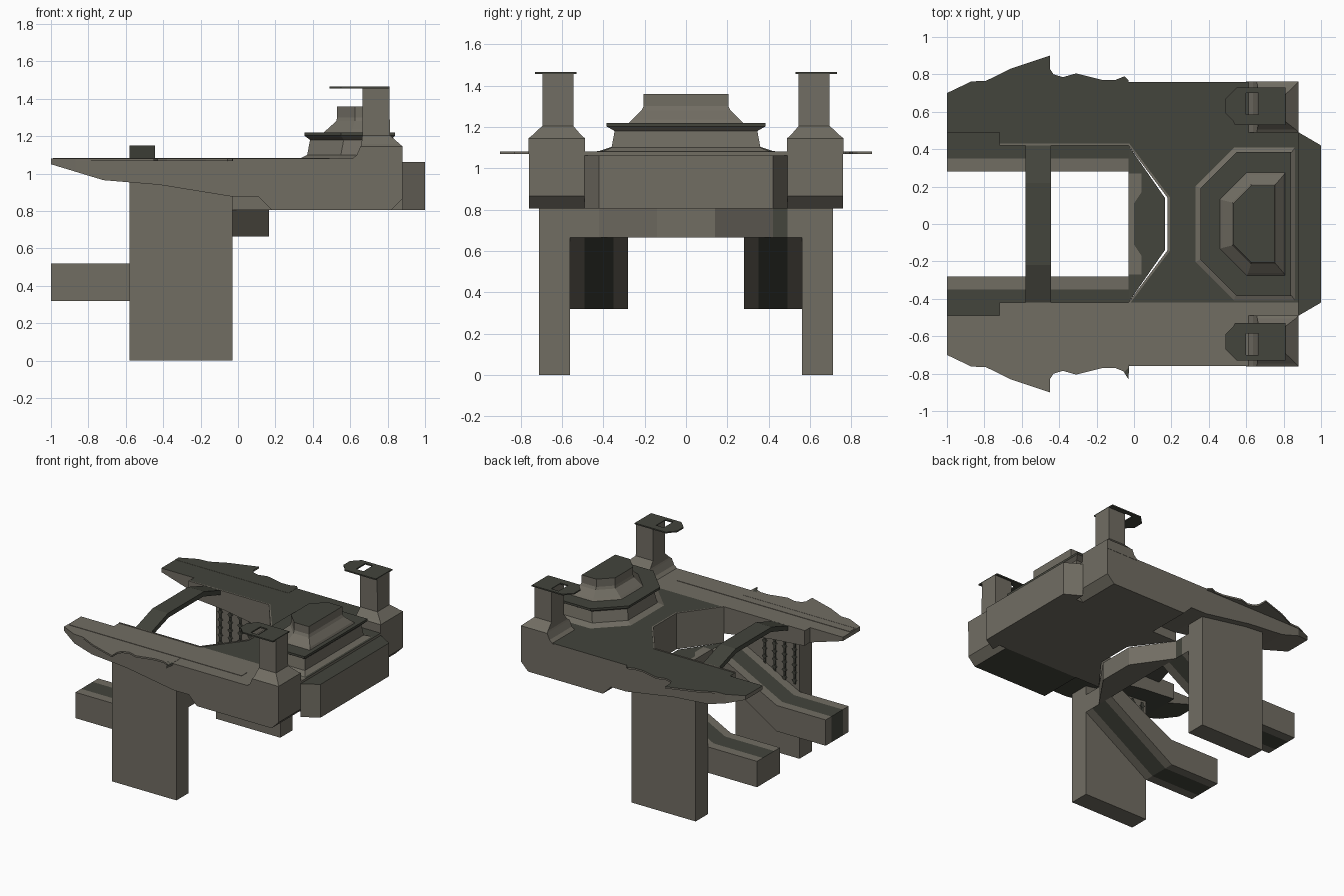
import bpy, bmesh
from mathutils import Vector

if "Cube" in bpy.data.objects:
    bpy.data.objects.remove(bpy.data.objects["Cube"])


def material(name, col):
    m = bpy.data.materials.new(name)
    m.diffuse_color = (*col, 1)
    m.use_nodes = True
    m.node_tree.nodes["Principled BSDF"].inputs["Base Color"].default_value = m.diffuse_color
    return m


GREY = material("warm grey hull", (0.165, 0.153, 0.124))
DARK = material("dark deck", (0.056, 0.058, 0.045))


def flat_top(c, n):
    return n.z > 0.95


def all_dark(c, n):
    return True


def all_grey(c, n):
    return False


def finish(name, bm, rule=flat_top, mirror=False):
    """Colour faces by rule, optionally add the copy on the other side (-y)."""
    if mirror:
        geom = bmesh.ops.duplicate(bm, geom=bm.verts[:] + bm.edges[:] + bm.faces[:])["geom"]
        for v in geom:
            if isinstance(v, bmesh.types.BMVert):
                v.co.y = -v.co.y
    bmesh.ops.recalc_face_normals(bm, faces=bm.faces[:])
    bm.normal_update()
    for f in bm.faces:
        f.material_index = 1 if rule(f.calc_center_median(), f.normal) else 0
    me = bpy.data.meshes.new(name)
    bm.to_mesh(me)
    bm.free()
    me.materials.append(GREY)
    me.materials.append(DARK)
    ob = bpy.data.objects.new(name, me)
    bpy.context.collection.objects.link(ob)
    return ob


def loft(bm, rings):
    """Closed skin through rings of equal point count."""
    vs = [[bm.verts.new(p) for p in r] for r in rings]
    n = len(vs[0])
    for a, b in zip(vs, vs[1:]):
        for i in range(n):
            j = (i + 1) % n
            bm.faces.new((a[i], a[j], b[j], b[i]))
    bm.faces.new(vs[0][::-1])
    bm.faces.new(vs[-1])
    return bm


def plan(pts, z0, z1, bm=None):
    """Prism from an xy outline."""
    return loft(bm or bmesh.new(), [[(x, y, z) for x, y in pts] for z in (z0, z1)])


def side(pts, y0, y1, bm=None):
    """Prism from an xz outline."""
    return loft(bm or bmesh.new(), [[(x, y, z) for x, z in pts] for y in (y0, y1)])


def rect(x0, x1, y0, y1):
    return [(x0, y0), (x1, y0), (x1, y1), (x0, y1)]


def slice_at(bm, co, no, clear=False):
    r = bmesh.ops.bisect_plane(bm, geom=bm.verts[:] + bm.edges[:] + bm.faces[:],
                               plane_co=co, plane_no=no, clear_outer=clear)
    if clear:
        edges = [e for e in r["geom_cut"] if isinstance(e, bmesh.types.BMEdge)]
        bmesh.ops.holes_fill(bm, edges=edges)


# deck arms, with the narrower tapered tips
arm = [(-0.72, 1.08), (-0.72, 0.965), (-0.42, 0.94), (-0.02, 0.875), (0.11, 0.875),
       (0.18, 0.805), (0.82, 0.805), (0.88, 0.865), (0.88, 1.08)]
finish("deck_arms", side(arm, 0.42, 0.76), mirror=True)
tip = side([(-1, 1.08), (-1, 1.05), (-0.72, 0.965), (-0.72, 1.08)], 0.49, 0.76)
slice_at(tip, (-1, 0.70, 0), Vector((-0.06, 0.13, 0)).normalized(), clear=True)
finish("deck_arm_tips", tip, mirror=True)

# central deck with the angled end of the opening
finish("deck_centre", plan([(-0.03, 0.42), (0.18, 0.14), (0.18, -0.14), (-0.03, -0.42),
                            (0.88, -0.42), (0.88, 0.42)], 0.805, 1.08))
finish("back_block", plan([(0.88, -0.49), (1, -0.42), (1, 0.42), (0.88, 0.49)], 0.805, 1.062))

# light rim around the opening
inner = [(-0.72, 0.42), (-0.03, 0.42), (0.18, 0.14)]
outer = [(-0.72, 0.43), (-0.025, 0.43), (0.192, 0.143)]
path = inner + [(x, -y) for x, y in inner[::-1]]
back = outer + [(x, -y) for x, y in outer[::-1]]
finish("opening_rim", plan(path + back[::-1], 1.075, 1.084), all_grey)

# light strip along one arm
finish("deck_strip", plan(rect(-0.99, 0.49, -0.655, -0.59), 1.075, 1.083), all_grey)

# ragged side wings
wing = [(-1, 0.66), (-1, 0.70), (-0.87, 0.762), (-0.79, 0.766), (-0.66, 0.83), (-0.45, 0.90),
        (-0.45, 0.83), (-0.43, 0.80), (-0.38, 0.785), (-0.31, 0.805), (-0.17, 0.77),
        (-0.10, 0.77), (-0.05, 0.79), (-0.03, 0.77), (-0.03, 0.66)]
finish("side_wings", plan(wing, 1.068, 1.0815), mirror=True)
finish("wing_spike", plan([(-0.08, -0.75), (-0.03, -0.83), (-0.025, -0.75)], 1.068, 1.0815))

# legs
finish("legs", plan(rect(-0.58, -0.03, 0.56, 0.71), 0, 0.96), all_grey, mirror=True)

# linked bars on the inner leg faces
bars = bmesh.new()
for x in (-0.54, -0.455, -0.37, -0.285):
    plan(rect(x - 0.008, x + 0.008, 0.552, 0.562), 0.57, 0.93, bars)
    for k in range(6):
        z = 0.60 + k * 0.06
        side([(x - 0.02, z), (x, z - 0.02), (x + 0.02, z), (x, z + 0.02)], 0.548, 0.562, bars)
finish("leg_bars", bars, all_dark, mirror=True)

# ramps with a dark middle lane above and below
ramp = side([(-1, 0.32), (-0.58, 0.32), (-0.03, 0.665), (-0.03, 0.805), (-0.58, 0.52),
             (-1, 0.52)], 0.28, 0.56)
for y in (0.35, 0.49):
    slice_at(ramp, (0, y, 0), (0, 1, 0))
finish("ramps", ramp,
       lambda c, n: 0.35 < abs(c.y) < 0.49 and (abs(n.z) > 0.3 or n.x > 0.5), mirror=True)

# landing joining the ramps under the deck
finish("landing", plan([(-0.03, -0.42), (0.165, -0.14), (0.165, 0.14), (-0.03, 0.42)],
                       0.665, 0.806))
finish("landing_strip", plan([(-0.03, -0.27), (0.04, -0.27), (0.04, -0.17), (0, -0.11),
                              (0, 0.11), (0.04, 0.17), (0.04, 0.27), (-0.03, 0.27)],
                             0.80, 0.81), all_grey)

# raised bridge across the opening
span = [(-0.43, 1.08), (-0.22, 1.15), (0.22, 1.15), (0.43, 1.08), (0.43, 1.045),
        (0.21, 1.115), (-0.21, 1.115), (-0.43, 1.045)]
finish("bridge", loft(bmesh.new(), [[(x, y, z) for y, z in span] for x in (-0.58, -0.445)]),
       all_dark)


# stepped structure, cut corners on the inner side
def step(x0, x1, h, c, z):
    return [(x0, -h + c, z), (x0 + c, -h, z), (x1, -h, z), (x1, h, z),
            (x0 + c, h, z), (x0, h - c, z)]


lower = [step(0.32, 0.87, 0.42, 0.21, 1.075), step(0.37, 0.825, 0.36, 0.18, 1.10),
         step(0.385, 0.815, 0.345, 0.18, 1.18), step(0.355, 0.84, 0.385, 0.195, 1.203),
         step(0.355, 0.84, 0.385, 0.195, 1.22)]
finish("lower_step", loft(bmesh.new(), lower), lambda c, n: n.z > 0.95 or c.z > 1.205)
upper = [step(0.455, 0.81, 0.28, 0.145, 1.215), step(0.475, 0.80, 0.262, 0.135, 1.235),
         step(0.525, 0.76, 0.215, 0.10, 1.28), step(0.53, 0.75, 0.205, 0.095, 1.30),
         step(0.53, 0.75, 0.205, 0.095, 1.36)]
finish("upper_step", loft(bmesh.new(), upper))

# back towers: flared base and neck
rings = []
for x0, x1, y0, y1, z in ((0.60, 0.88, 0.488, 0.762, 1.07), (0.635, 0.88, 0.488, 0.762, 1.10),
                          (0.655, 0.88, 0.488, 0.762, 1.145), (0.66, 0.865, 0.505, 0.745, 1.158),
                          (0.665, 0.812, 0.545, 0.695, 1.205), (0.665, 0.81, 0.545, 0.695, 1.457)):
    rings.append([(x, y, z) for x, y in rect(x0, x1, y0, y1)])
finish("towers", loft(bmesh.new(), rings), mirror=True)

# tower top plates, built around a square hole
caps = bmesh.new()
plan([(0.49, 0.59), (0.53, 0.55), (0.54, 0.53), (0.60, 0.53), (0.60, 0.73), (0.55, 0.73),
      (0.525, 0.705), (0.49, 0.67)], 1.455, 1.465, caps)
plan(rect(0.60, 0.665, 0.53, 0.585), 1.455, 1.465, caps)
plan(rect(0.60, 0.665, 0.70, 0.73), 1.455, 1.465, caps)
plan(rect(0.665, 0.81, 0.53, 0.73), 1.455, 1.465, caps)
finish("tower_caps", caps, all_dark, mirror=True)
